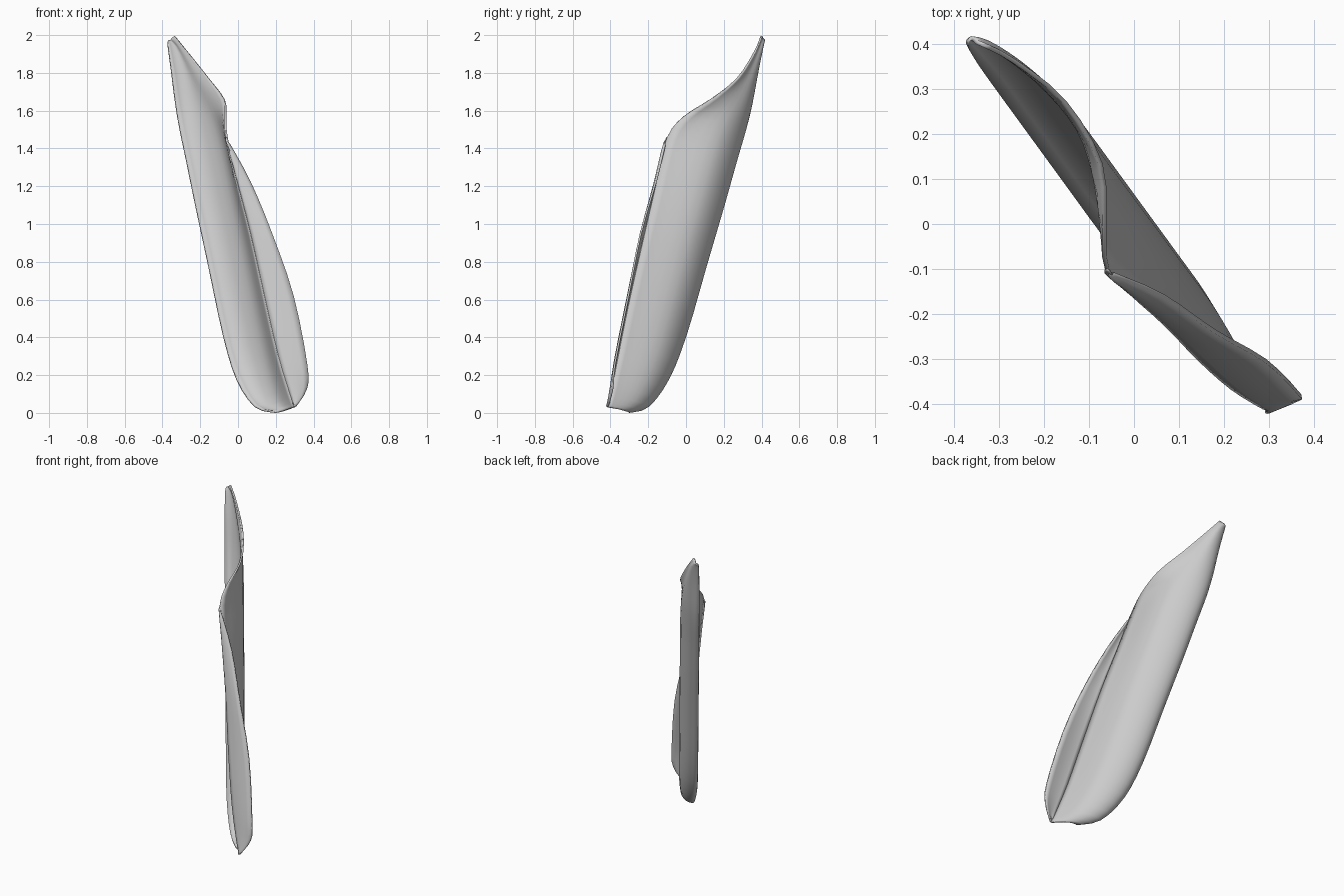
import bpy, bmesh, math
from mathutils import Vector

if "Cube" in bpy.data.objects:
    bpy.data.objects.remove(bpy.data.objects["Cube"])

grey = bpy.data.materials.new("pale grey")
grey.diffuse_color = (0.6, 0.6, 0.6, 1)
grey.use_nodes = True
grey.node_tree.nodes["Principled BSDF"].inputs["Base Color"].default_value = grey.diffuse_color

# Local frame: u runs along the blade's width, w through its thickness
def world(u, w, z):
    return Vector((0.589 * u + 0.808 * w, -0.808 * u + 0.589 * w, z))

def spline(rows, n):
    """Catmull-Rom through rows of numbers, n steps per span."""
    out = []
    for i in range(len(rows) - 1):
        a, b, c, d = (rows[max(0, min(len(rows) - 1, i + k))] for k in (-1, 0, 1, 2))
        for j in range(n):
            t = j / n
            out.append([0.5 * (2*q + (r-p)*t + (2*p - 5*q + 4*r - s)*t*t + (3*q - p - 3*r + s)*t**3)
                        for p, q, r, s in zip(a, b, c, d)])
    out.append(list(rows[-1]))
    return out

def sheet(name, rows, thickness):
    """Thin curved sheet through rows of points."""
    bm = bmesh.new()
    vs = [[bm.verts.new(p) for p in row] for row in rows]
    for a, b in zip(vs, vs[1:]):
        for i in range(len(a) - 1):
            bm.faces.new((a[i], a[i + 1], b[i + 1], b[i]))
    bmesh.ops.recalc_face_normals(bm, faces=bm.faces)
    me = bpy.data.meshes.new(name)
    bm.to_mesh(me)
    bm.free()
    ob = bpy.data.objects.new(name, me)
    bpy.context.collection.objects.link(ob)
    me.materials.append(grey)
    mod = ob.modifiers.new("thickness", 'SOLIDIFY')
    mod.thickness = thickness
    mod.offset = 0
    bpy.ops.object.select_all(action='DESELECT')
    ob.select_set(True)
    bpy.context.view_layer.objects.active = ob
    bpy.ops.object.shade_smooth_by_angle(angle=math.radians(40))
    return ob

# Back edge (u, z), rim edge (u, z, w), back edge w, crown w
stations = [
    (.36, .005, .51, .03, .00, -.02, .005),
    (.22, .035, .49, .09, -.012, -.05, .022),
    (.08, .18, .42, .30, -.04, -.068, .034),
    (-.035, .41, .33, .60, -.06, -.071, .035),
    (-.165, .77, .22, .95, -.075, -.071, .035),
    (-.285, 1.10, .125, 1.23, -.095, -.071, .035),
    (-.365, 1.33, .045, 1.46, -.107, -.071, .035),
    (-.425, 1.50, -.03, 1.57, -.06, -.071, .034),
    (-.465, 1.64, -.15, 1.66, .018, -.071, .028),
    (-.505, 1.82, -.31, 1.77, .035, -.07, .008),
    (-.54, 1.95, -.45, 1.91, -.002, -.066, -.02),
    (-.55, 1.97, -.52, 1.995, -.036, -.055, -.045),
]
body = spline(stations, 3)

# Main blade: sheet curled at the back edge, then sweeping over to the rim
def blade_row(row):
    uL, zL, uR, zR, wR, wL, wc = row
    pts = []
    for v in (0, .015, .04, .08, .14, .21, .3, .4, .5, .6, .7, .8, .9, 1):
        e = min(v / 0.45, 1)
        w = wL + (wc - wL) * math.sqrt(1 - (1 - e) ** 2)
        b = max(0, (v - 0.4) / 0.6)
        b = b * b * (2 - b)
        pts.append(world(uL + (uR - uL) * v, w * (1 - b) + wR * b,
                         max(0.005, zL + (zR - zL) * v)))
    return pts

sheet("blade_body", [blade_row(r) for r in body], 0.01)

# Flap: folds back at the rim crease and out to its own free edge (u, z, w)
flap_edge = spline([
    (.515, .035, .005), (.53, .13, .066), (.52, .26, .074), (.42, .62, .058),
    (.30, .95, .005), (.17, 1.22, -.04), (.065, 1.42, -.10)], 3)

def flap_row(edge, row):
    u1, z1, w1 = edge
    u0, z0, w0 = row[2], row[3], row[4]
    return [world(u0 + (u1 - u0) * v, w0 + (w1 - w0) * v - 0.01 * math.sin(math.pi * v),
                  z0 + (z1 - z0) * v) for v in (0, .2, .4, .6, .8, 1)]

sheet("side_flap", [flap_row(e, r) for e, r in zip(flap_edge, body)], 0.01)
